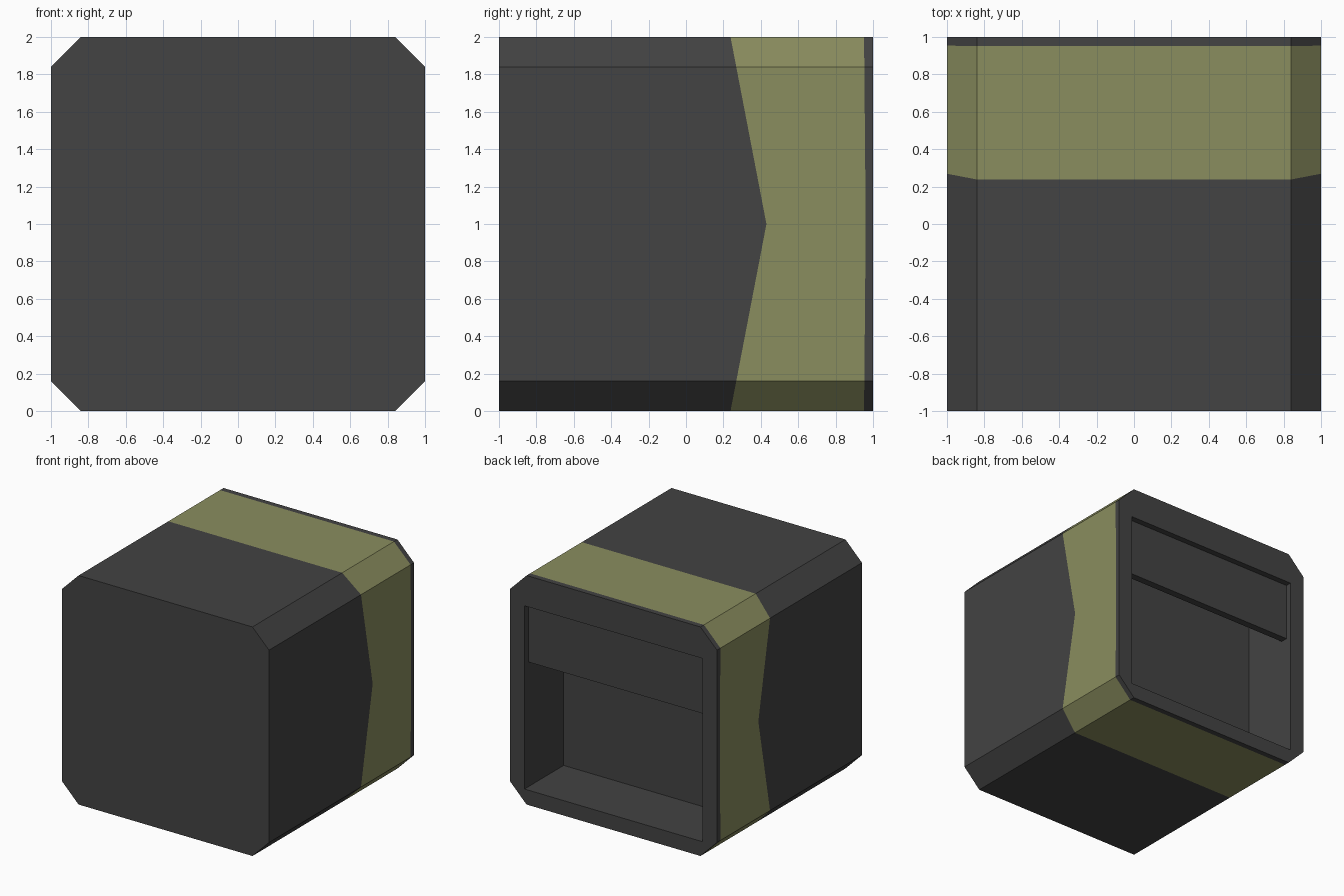
import bpy, bmesh

if "Cube" in bpy.data.objects:
    bpy.data.objects.remove(bpy.data.objects["Cube"])


def material(name, rgb):
    m = bpy.data.materials.new(name)
    m.diffuse_color = (*rgb, 1.0)
    m.use_nodes = True
    m.node_tree.nodes["Principled BSDF"].inputs["Base Color"].default_value = m.diffuse_color
    return m


CHARCOAL = material("charcoal", (0.056, 0.056, 0.056))
OLIVE = material("olive", (0.255, 0.268, 0.113))


def add_object(name, bm, mats):
    bmesh.ops.recalc_face_normals(bm, faces=bm.faces)
    mesh = bpy.data.meshes.new(name)
    bm.to_mesh(mesh)
    bm.free()
    for m in mats:
        mesh.materials.append(m)
    ob = bpy.data.objects.new(name, mesh)
    bpy.context.collection.objects.link(ob)
    return ob


def box(name, lo, hi, mats):
    bm = bmesh.new()
    bmesh.ops.create_cube(bm, size=1)
    for v in bm.verts:
        v.co = [a + (c + 0.5) * (b - a) for a, b, c in zip(lo, hi, v.co)]
    return add_object(name, bm, mats)


# Housing: chamfered square profile, with an extra point halfway up each side
C = 0.16
half = [(1 - C, 0), (1, C), (1, 1), (1, 2 - C), (1 - C, 2)]
profile = half + [(-x, z) for x, z in reversed(half)]

# Rings along y: (position at top and bottom, extra shift at mid height)
rings = [(-1, 0), (0.238, 0.192), (0.952, 0.009), (1, 0)]
bm = bmesh.new()
loops = [[bm.verts.new((x, y + bend * (1 - abs(z - 1)), z)) for x, z in profile]
         for y, bend in rings]
n = len(profile)
for r in range(3):
    for i in range(n):
        j = (i + 1) % n
        f = bm.faces.new((loops[r][i], loops[r][j], loops[r + 1][j], loops[r + 1][i]))
        f.material_index = 1 if r == 1 else 0   # olive band between middle rings
bm.faces.new(loops[0])
bm.faces.new(loops[-1])
housing = add_object("housing", bm, [CHARCOAL, OLIVE])

# Deep recess cut into the back
cutter = box("recess_cutter", (-0.86, 0.46, 0.13), (0.86, 1.2, 1.73), [CHARCOAL])
cutter.hide_render = True
mod = housing.modifiers.new("recess", "BOOLEAN")
mod.operation = "DIFFERENCE"
mod.solver = "EXACT"
mod.object = cutter
bpy.context.view_layer.objects.active = housing
bpy.ops.object.modifier_apply(modifier=mod.name)
bpy.data.objects.remove(cutter)

# Thin panel across the upper part of the recess
box("recess_panel", (-0.86, 0.885, 1.22), (0.86, 0.948, 1.73), [CHARCOAL])
